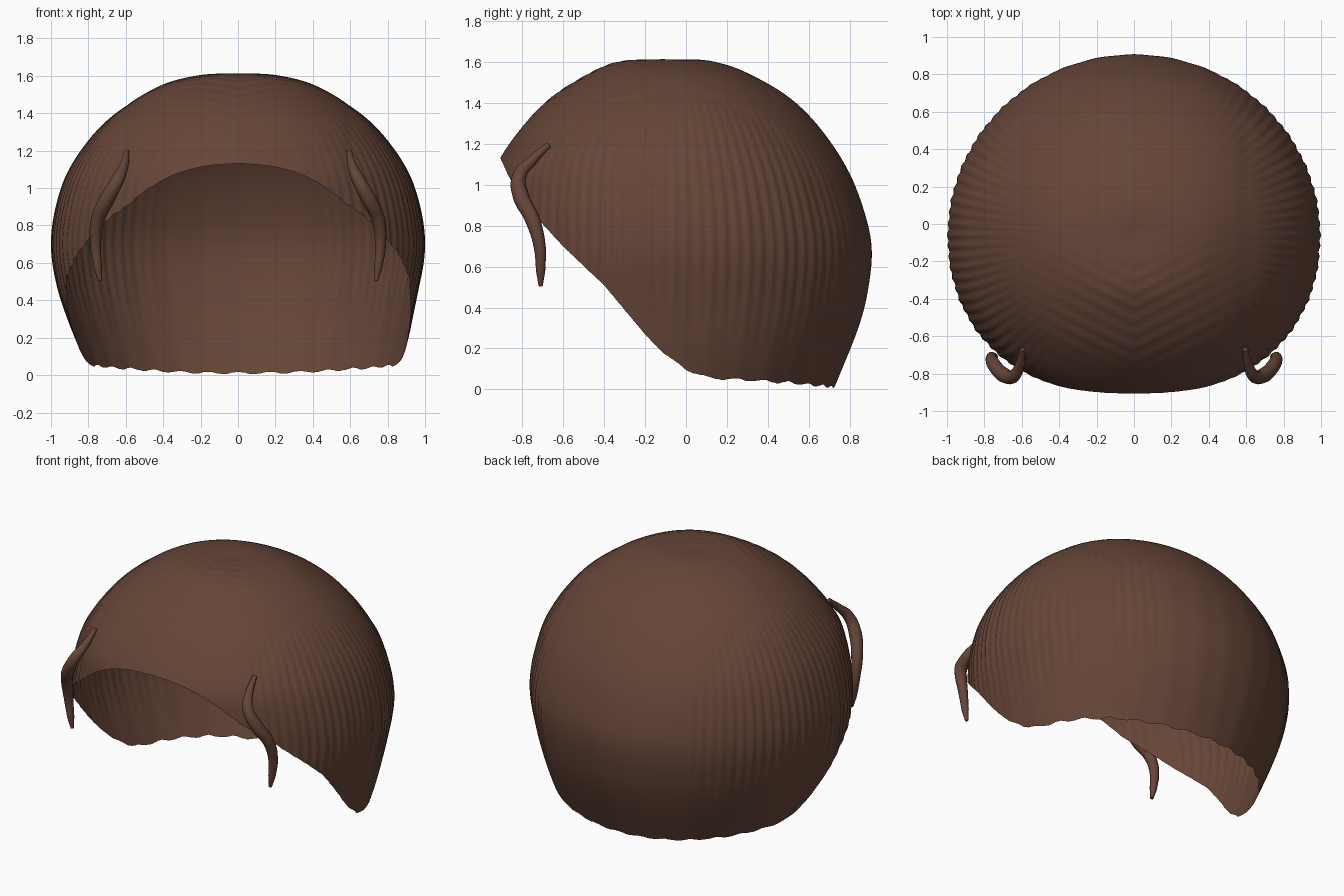
import bpy, bmesh, math
from mathutils import Vector

cube = bpy.data.objects.get("Cube")
if cube:
    bpy.data.objects.remove(cube, do_unlink=True)

brown = bpy.data.materials.new("warm brown")
brown.use_nodes = True
colour = (0.132, 0.06, 0.039, 1)
brown.diffuse_color = colour
brown.node_tree.nodes["Principled BSDF"].inputs["Base Color"].default_value = colour

# Levels of the cap from crown to nape: height, half width, front reach, back reach
LEVELS = [Vector(v) for v in (
    (1.608, 0, .06, -.06), (1.612, .1, .2, .04), (1.598, .24, .34, .15),
    (1.55, .41, .46, .29), (1.44, .6, .64, .485), (1.3, .76, .785, .635),
    (1.1, .9, .92, .775), (.9, .97, .95, .86), (.7, .995, .95, .905),
    (.5, .97, .97, .89), (.3, .91, .97, .84), (0, .79, .92, .72))]
# Hairline: depth, height
HAIRLINE = [(-.91, 1.14), (-.87, 1.05), (-.8, .92), (-.72, .83), (-.6, .7), (-.4, .51),
            (-.2, .27), (-.1, .17), (0, .1), (.1, .06), (.5, .035), (.75, .01)]
COLUMNS, ROWS = 432, 72
MIDDLE = -.06


def smooth(a, b, v):
    t = min(max((v - a) / (b - a), 0), 1)
    return t * t * (3 - 2 * t)


def level(s):
    """Catmull-Rom blend of the levels at s in 0..1."""
    last = len(LEVELS) - 1
    f = min(max(s, 0), 1) * last
    i = min(int(f), last - 1)
    t = f - i
    p1, p2 = LEVELS[i], LEVELS[i + 1]
    p0 = LEVELS[i - 1] if i else p1 * 2 - p2
    p3 = LEVELS[i + 2] if i + 2 <= last else p2 * 2 - p1
    return (p1 * 2 + (p2 - p0) * t + (p0 * 2 - p1 * 5 + p2 * 4 - p3) * t ** 2
            + (p1 * 3 - p0 - p2 * 3 + p3) * t ** 3) / 2


def hairline(y):
    if y <= HAIRLINE[0][0]:
        return HAIRLINE[0][1]
    for (y0, z0), (y1, z1) in zip(HAIRLINE, HAIRLINE[1:]):
        if y <= y1:
            return z0 + (z1 - z0) * (y - y0) / (y1 - y0)
    return HAIRLINE[-1][1]


def cap_point(angle, s):
    z, width, front, back = level(s)
    c, n = math.cos(angle), math.sin(angle)
    power = 2.15 if n < 0 else 2
    r = (abs(c) ** power + abs(n) ** power) ** (-1 / power)
    reach = front + MIDDLE if n < 0 else back - MIDDLE
    x, y = width * r * c, MIDDLE + reach * r * n
    # The left side flares slightly at the bottom
    x += .06 * max(c, 0) * smooth(.5, 0, z)
    # Combed grooves: upright on the sides, a chevron over the front of the crown
    side = smooth(.25, .8, abs(x)) * smooth(.25, .6, s) * smooth(.1, .7, z)
    chevron = smooth(.1, -.3, y) * smooth(.8, .3, abs(x)) * smooth(1.25, 1.45, z)
    groove = (.004 * side * math.cos(96 * angle)
              + .002 * chevron * math.cos(85 * (y - .5 * abs(x)))
              + .0015 * smooth(.4, .8, s) * math.cos(32 * angle))
    # Long shallow partings running front to back over the crown
    parting = math.exp(-((abs(x) - .6) / .03) ** 2) * smooth(1.0, 1.3, z)
    swell = 1 + groove - .006 * parting
    return Vector((x * swell, y * swell, z + .6 * groove * chevron))


def finish(obj, angle):
    obj.data.materials.append(brown)
    bpy.ops.object.select_all(action='DESELECT')
    obj.select_set(True)
    bpy.context.view_layer.objects.active = obj
    bpy.ops.object.shade_smooth_by_angle(angle=math.radians(angle))


# Hair cap: an open shell whose columns each end at the hairline
bm = bmesh.new()
crown = bm.verts.new((0, MIDDLE, LEVELS[0][0]))
columns = []
for i in range(COLUMNS):
    angle = math.tau * i / COLUMNS
    end = .3
    while end < 1:
        p = cap_point(angle, end)
        wave = .006 * math.cos(32 * angle) * smooth(-.3, .1, p.y)
        if p.z <= hairline(p.y) + wave:
            break
        end += .001
    columns.append([bm.verts.new(cap_point(angle, end * j / ROWS))
                    for j in range(1, ROWS + 1)])
for i, a in enumerate(columns):
    b = columns[(i + 1) % COLUMNS]
    bm.faces.new((crown, a[0], b[0]))
    for j in range(ROWS - 1):
        bm.faces.new((a[j], a[j + 1], b[j + 1], b[j]))
mesh = bpy.data.meshes.new("hair_cap")
bm.to_mesh(mesh)
bm.free()
cap = bpy.data.objects.new("hair_cap", mesh)
bpy.context.collection.objects.link(cap)
finish(cap, 60)

# Loose locks at the temples: x, y, z, thickness
LOCK = [(.595, -.67, 1.195, .4), (.61, -.75, 1.12, .7), (.645, -.815, 1.04, 1),
        (.7, -.805, .94, 1.15), (.75, -.75, .83, 1.05), (.762, -.715, .7, .85),
        (.75, -.71, .58, .65), (.738, -.71, .505, .3)]
for name, sign in (("left_lock", 1), ("right_lock", -1)):
    curve = bpy.data.curves.new(name, 'CURVE')
    curve.dimensions = '3D'
    curve.bevel_depth = .035
    curve.bevel_resolution = 4
    curve.use_fill_caps = True
    curve.resolution_u = 8
    spline = curve.splines.new('BEZIER')
    spline.bezier_points.add(len(LOCK) - 1)
    for point, (x, y, z, thick) in zip(spline.bezier_points, LOCK):
        point.co = (sign * x, y, z)
        point.radius = thick
        point.handle_left_type = point.handle_right_type = 'AUTO'
    lock = bpy.data.objects.new(name, curve)
    bpy.context.collection.objects.link(lock)
    bpy.ops.object.select_all(action='DESELECT')
    lock.select_set(True)
    bpy.context.view_layer.objects.active = lock
    bpy.ops.object.convert(target='MESH')
    finish(bpy.context.view_layer.objects.active, 60)
